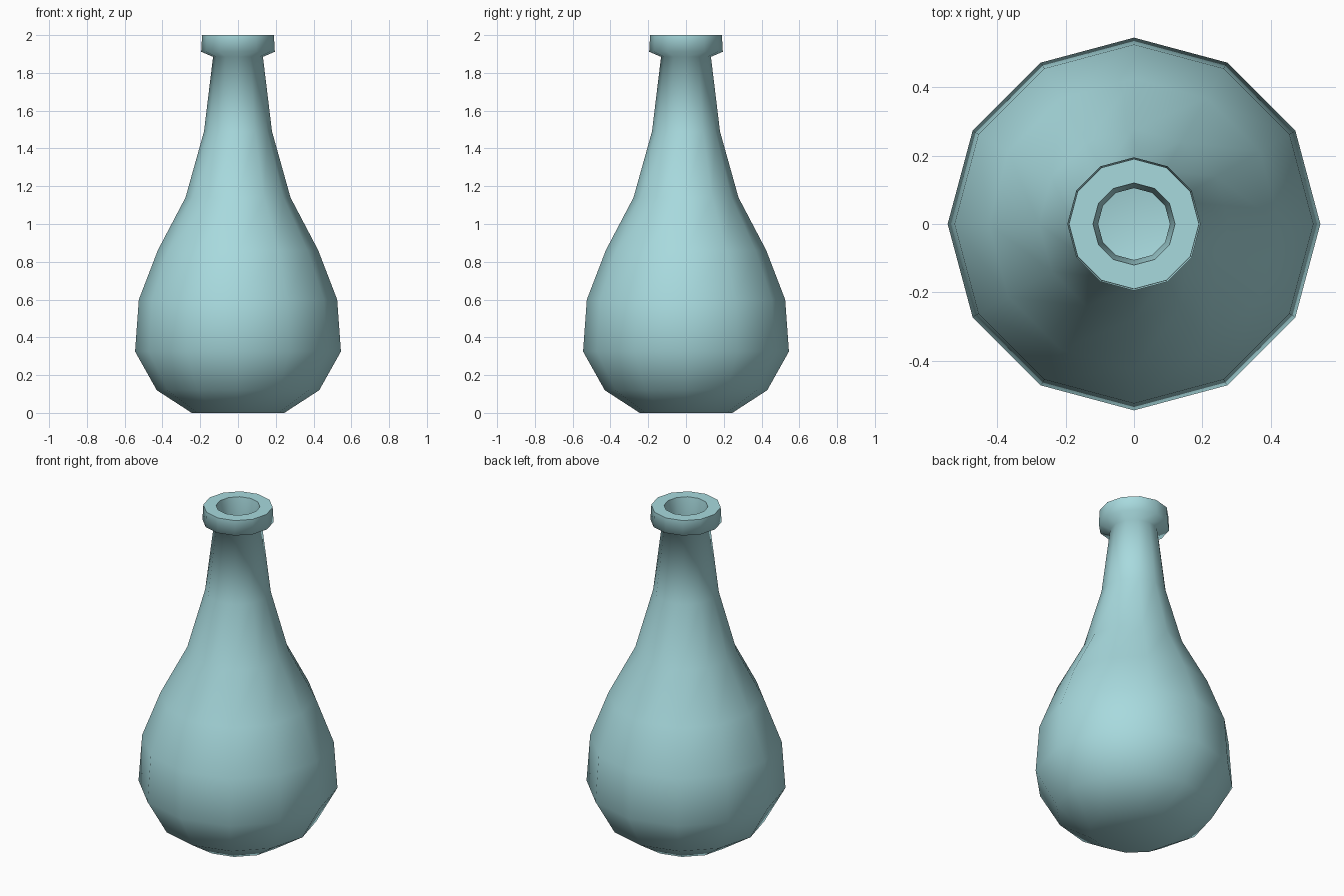
import bpy, bmesh, math
from mathutils import Vector

cube = bpy.data.objects.get("Cube")
if cube:
    bpy.data.objects.remove(cube, do_unlink=True)

SIDES = 12

# One flat glass colour
glass = bpy.data.materials.new("pale_teal_glass")
glass.use_nodes = True
colour = (0.39, 0.70, 0.73, 1.0)
glass.diffuse_color = colour
shader = next(n for n in glass.node_tree.nodes if n.type == 'BSDF_PRINCIPLED')
shader.inputs["Base Color"].default_value = colour

# Radius and height: outside from the base up, over the lip, then down inside
outside = [(0.245, 0), (0.43, 0.12), (0.545, 0.325), (0.525, 0.6), (0.425, 0.86),
           (0.278, 1.14), (0.18, 1.49), (0.132, 1.885)]
lip = [(0.195, 1.912), (0.19, 2.0), (0.12, 2.0)]
inside = [(0.105, 1.885), (0.15, 1.49), (0.245, 1.14), (0.39, 0.86), (0.49, 0.6),
          (0.505, 0.34), (0.4, 0.15), (0.22, 0.04)]


def lathe(name, profile):
    """Turn a profile about z and close both ends with flat caps."""
    bm = bmesh.new()
    rings = []
    for radius, height in profile:
        angles = [math.tau * i / SIDES for i in range(SIDES)]
        rings.append([bm.verts.new(Vector((radius * math.cos(a), radius * math.sin(a), height)))
                      for a in angles])
    for low, high in zip(rings, rings[1:]):
        for i in range(SIDES):
            j = (i + 1) % SIDES
            bm.faces.new((low[i], low[j], high[j], high[i]))
    bm.faces.new(rings[0][::-1])
    bm.faces.new(rings[-1])
    bmesh.ops.recalc_face_normals(bm, faces=bm.faces)
    mesh = bpy.data.meshes.new(name)
    bm.to_mesh(mesh)
    bm.free()
    obj = bpy.data.objects.new(name, mesh)
    bpy.context.collection.objects.link(obj)
    mesh.materials.append(glass)
    return obj


# Hollow bottle with a flat-topped lip
bottle = lathe("bottle", outside + lip + inside)
bpy.ops.object.select_all(action='DESELECT')
bottle.select_set(True)
bpy.context.view_layer.objects.active = bottle
bpy.ops.object.shade_smooth_by_angle(angle=math.radians(75))
